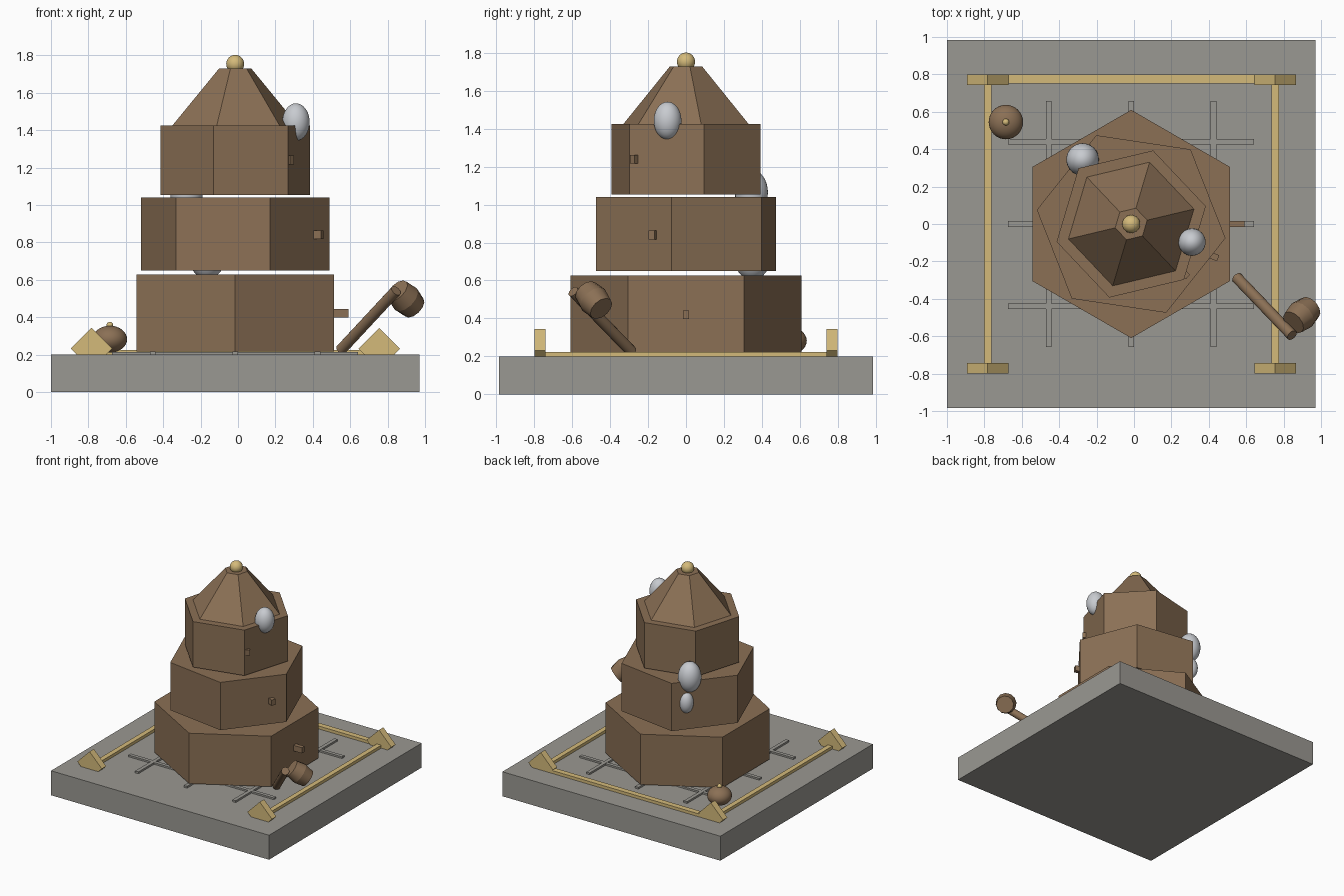
import bpy, math
from mathutils import Vector

if "Cube" in bpy.data.objects:
    bpy.data.objects.remove(bpy.data.objects["Cube"])

CX = -0.015  # tower axis


def material(name, hex_code):
    def lin(c):
        c /= 255
        return c / 12.92 if c <= 0.04045 else ((c + 0.055) / 1.055) ** 2.4
    m = bpy.data.materials.new(name)
    m.diffuse_color = [lin(int(hex_code[i:i + 2], 16)) for i in (0, 2, 4)] + [1]
    m.use_nodes = True
    m.node_tree.nodes["Principled BSDF"].inputs["Base Color"].default_value = m.diffuse_color
    return m


BROWN = material("brown_clay", "8B7055")
GREY = material("grey_stone", "9A9892")
GOLD = material("pale_gold", "D4BA7A")
SILVER = material("silver", "C8CBD0")


def finish(name, mat, smooth=False):
    ob = bpy.context.object
    ob.name = name
    ob.data.materials.clear()
    ob.data.materials.append(mat)
    if smooth:
        bpy.ops.object.shade_smooth_by_angle(angle=math.radians(35))
    return ob


def box(name, mat, loc, size, rot=(0, 0, 0)):
    bpy.ops.mesh.primitive_cube_add(size=1, location=loc, rotation=rot)
    bpy.context.object.scale = size
    return finish(name, mat)


def hexagon(name, r_low, r_high, z0, z1, angle):
    # unrotated cone starts with a vertex on +y
    bpy.ops.mesh.primitive_cone_add(vertices=6, radius1=r_low, radius2=r_high, depth=z1 - z0,
                                    location=(CX, 0, (z0 + z1) / 2),
                                    rotation=(0, 0, math.radians(angle - 90)))
    return finish(name, BROWN)


def egg(name, mat, loc, r, rz):
    bpy.ops.mesh.primitive_uv_sphere_add(segments=32, ring_count=16, radius=1, location=loc)
    bpy.context.object.scale = (r, r, rz)
    return finish(name, mat, True)


def rod(name, mat, a, b, r1, r2, sides):
    a, b = Vector(a), Vector(b)
    d = b - a
    bpy.ops.mesh.primitive_cone_add(vertices=sides, radius1=r1, radius2=r2, depth=d.length,
                                    location=(a + b) / 2,
                                    rotation=d.to_track_quat('Z', 'Y').to_euler())
    return finish(name, mat, True)


# Stone base with a raised line grid
box("base", GREY, (CX, 0, 0.1), (1.97, 1.97, 0.2))
for i, p in enumerate((-0.44, 0, 0.44)):
    box(f"grid_line_x_{i}", GREY, (CX, p, 0.206), (1.315, 0.03, 0.016))
    box(f"grid_line_y_{i}", GREY, (CX + p, 0, 0.206), (0.03, 1.315, 0.018))

# Three twisted tiers and the roof
hexagon("lower_tier", 0.61, 0.61, 0.215, 0.627, 30)
hexagon("middle_tier", 0.51, 0.51, 0.65, 1.04, -8.5)
hexagon("upper_tier", 0.41, 0.41, 1.053, 1.425, 13.4)
hexagon("roof", 0.345, 0.088, 1.425, 1.73, 13.4)
egg("finial", GOLD, (CX, 0, 1.754), 0.048, 0.048)

# Pegs winding up the tower
for i, (ang, r, z, length) in enumerate(((0, 0.555, 0.42, 0.1), (-21.5, 0.465, 0.84, 0.07),
                                         (-43, 0.385, 1.24, 0.06))):
    a = math.radians(ang)
    box(f"peg_{i}", BROWN, (CX + r * math.cos(a), r * math.sin(a), z),
        (length, 0.034, 0.046), (0, 0, a))

# Silver eggs resting in the tiers
egg("upper_egg", SILVER, (0.31, -0.097, 1.443), 0.073, 0.1)
egg("middle_egg", SILVER, (-0.275, 0.345, 1.065), 0.087, 0.12)
egg("wall_egg", SILVER, (-0.265, 0.375, 0.865), 0.055, 0.085)
egg("lower_egg", SILVER, (-0.165, 0.35, 0.735), 0.1, 0.132)

# Gold rails on three sides with diamond corner blocks
for side, x in (("left", -0.783), ("right", 0.755)):
    box(f"{side}_rail", GOLD, (x, 0, 0.211), (0.04, 1.55, 0.026))
    for end, y in (("front", -0.77), ("back", 0.77)):
        box(f"{end}_{side}_corner_block", GOLD, (x, y, 0.232), (0.157, 0.056, 0.157),
            (0, math.pi / 4, 0))
box("back_rail", GOLD, (CX, 0.775, 0.211), (1.54, 0.046, 0.026))

# Squat pot with a knob
egg("pot", BROWN, (-0.685, 0.545, 0.282), 0.092, 0.072)
egg("pot_knob", GOLD, (-0.685, 0.545, 0.357), 0.018, 0.018)

# Mallet: leaning handle and a barrel head
rod("mallet_handle", BROWN, (0.55, -0.287, 0.225), (0.845, -0.595, 0.542), 0.03, 0.03, 16)
axis = Vector((0.6, 0.53, -0.6)).normalized()
mid = Vector((0.897, -0.487, 0.497))
rod("mallet_head_top", BROWN, mid - axis * 0.075, mid, 0.068, 0.082, 12)
rod("mallet_head_bottom", BROWN, mid, mid + axis * 0.075, 0.082, 0.068, 12)
